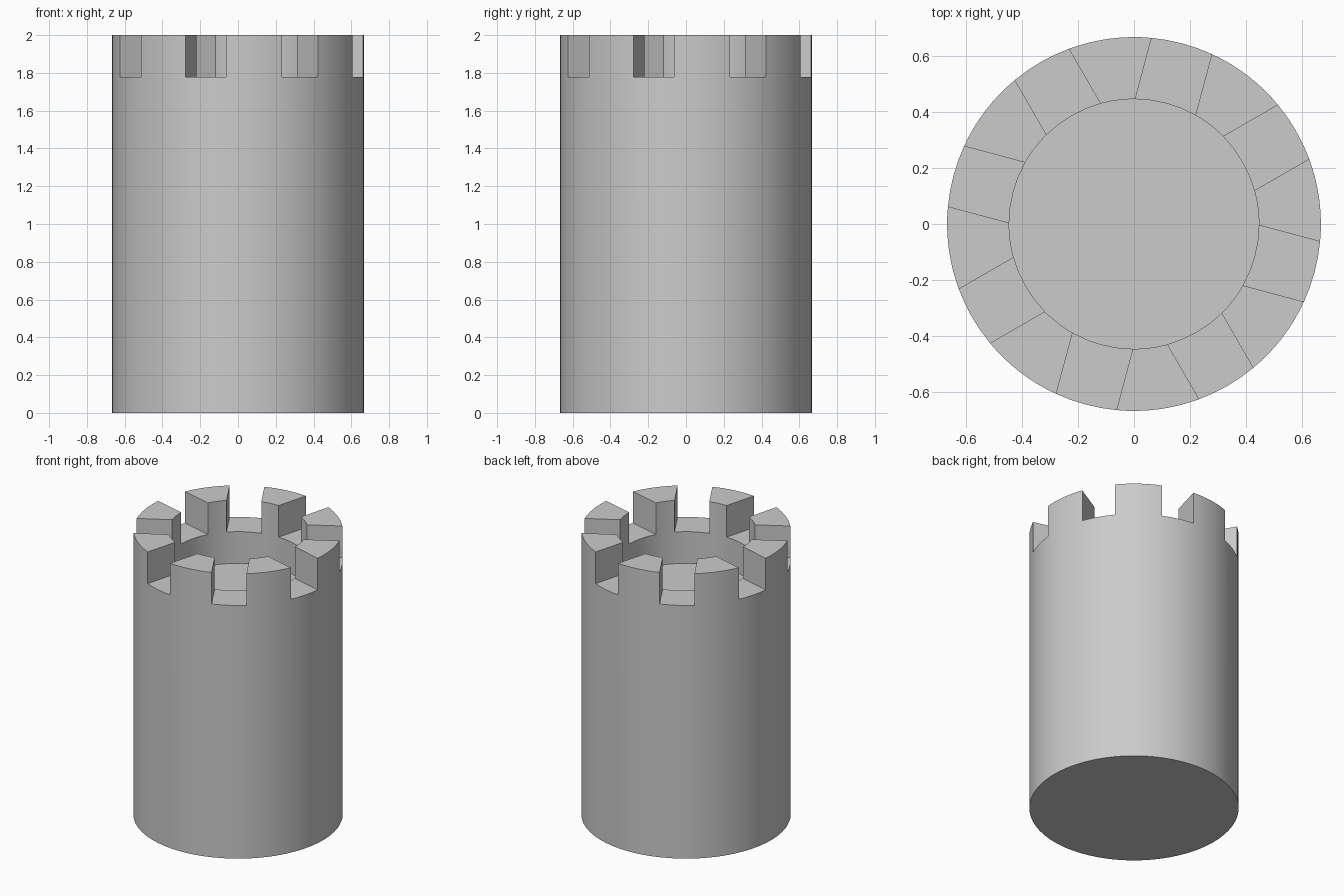
import bpy, bmesh
from math import asin, cos, sin, radians

cube = bpy.data.objects.get("Cube")
if cube:
    bpy.data.objects.remove(cube, do_unlink=True)

OUTER, INNER = 0.666, 0.445
HEIGHT, NOTCH_Z, FLOOR_Z = 2.0, 1.778, 1.556
HALF_NOTCH = 0.111
NOTCHES, FIRST = 8, radians(30)
STEP = radians(360 / NOTCHES)
GAP_SEGS, TOOTH_SEGS = 4, 8

stone = bpy.data.materials.new("light grey")
stone.use_nodes = True
grey = (0.6, 0.6, 0.6, 1)
stone.diffuse_color = grey
stone.node_tree.nodes["Principled BSDF"].inputs["Base Color"].default_value = grey


def ring(bm, radius, z):
    """Ring of vertices whose spacing follows the straight notch sides."""
    half = asin(HALF_NOTCH / radius)
    verts = []
    for k in range(NOTCHES):
        mid = FIRST + k * STEP
        angles = [mid - half + 2 * half * i / GAP_SEGS for i in range(GAP_SEGS)]
        angles += [mid + half + (STEP - 2 * half) * i / TOOTH_SEGS for i in range(TOOTH_SEGS)]
        verts += [bm.verts.new((radius * cos(a), radius * sin(a), z)) for a in angles]
    return verts


def bridge(bm, a, b):
    n = len(a)
    return [bm.faces.new((a[i], a[(i + 1) % n], b[(i + 1) % n], b[i])) for i in range(n)]


# Tower body with a shallow well in the top
bm = bmesh.new()
base = ring(bm, OUTER, 0)
rim_out = ring(bm, OUTER, NOTCH_Z)
rim_in = ring(bm, INNER, NOTCH_Z)
well = ring(bm, INNER, FLOOR_Z)
bm.faces.new(base[::-1])
bridge(bm, base, rim_out)
rim = bridge(bm, rim_out, rim_in)
bridge(bm, rim_in, well)
bm.faces.new(well)

# Battlements raised from the rim between the notches
teeth = [f for i, f in enumerate(rim) if i % (GAP_SEGS + TOOTH_SEGS) >= GAP_SEGS]
raised = bmesh.ops.extrude_face_region(bm, geom=teeth)["geom"]
bmesh.ops.translate(bm, vec=(0, 0, HEIGHT - NOTCH_Z),
                    verts=[v for v in raised if isinstance(v, bmesh.types.BMVert)])
bmesh.ops.delete(bm, geom=[f for f in teeth if f.is_valid], context="FACES_ONLY")
bmesh.ops.recalc_face_normals(bm, faces=bm.faces)

mesh = bpy.data.meshes.new("battlement_tower")
bm.to_mesh(mesh)
bm.free()
mesh.materials.append(stone)
tower = bpy.data.objects.new("battlement_tower", mesh)
bpy.context.collection.objects.link(tower)

bpy.ops.object.select_all(action="DESELECT")
tower.select_set(True)
bpy.context.view_layer.objects.active = tower
bpy.ops.object.shade_smooth_by_angle(angle=radians(30))
